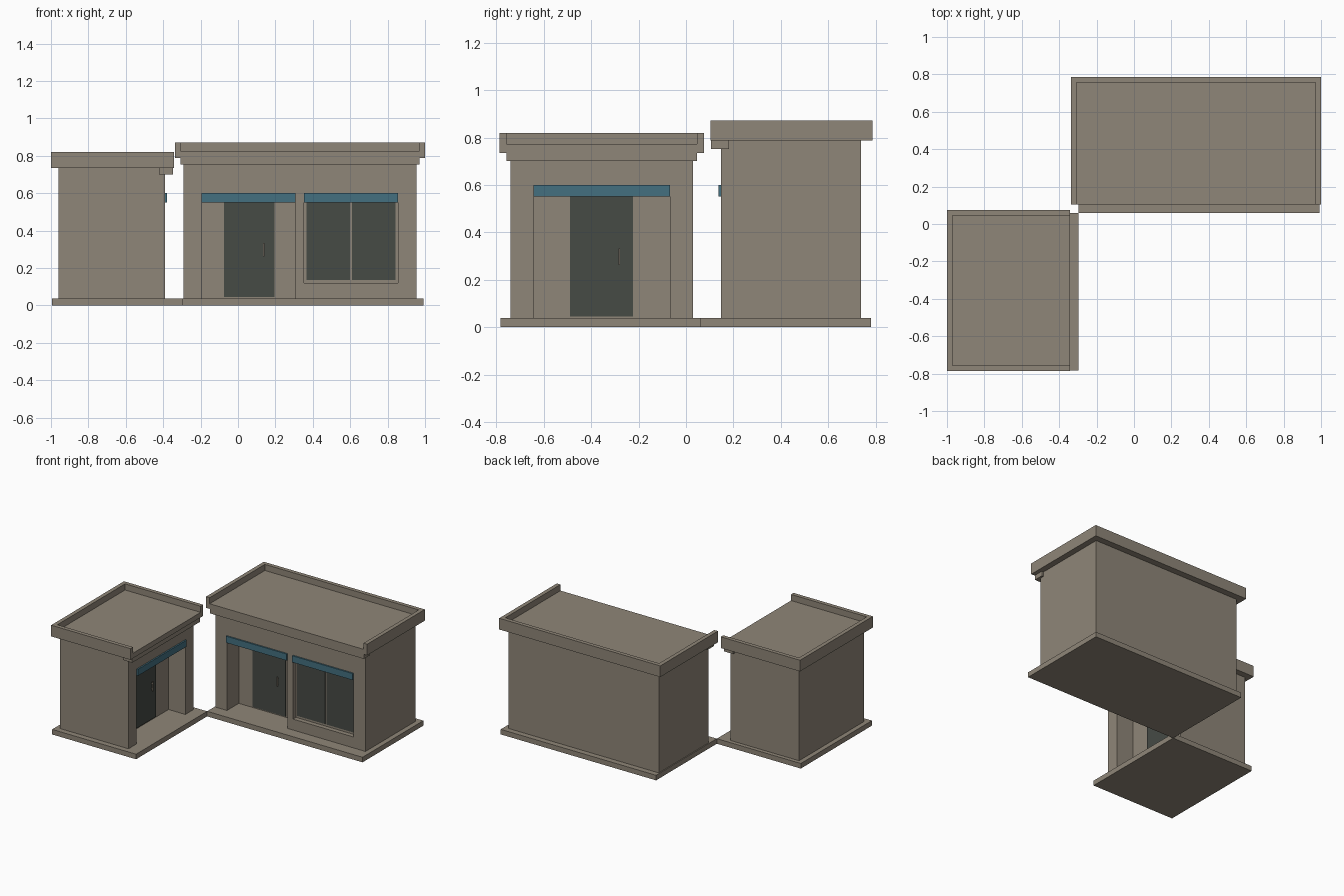
import bpy, bmesh, math
from mathutils import Matrix, Vector

if "Cube" in bpy.data.objects:
    bpy.data.objects.remove(bpy.data.objects["Cube"])


def material(name, rgb):
    m = bpy.data.materials.new(name)
    m.diffuse_color = (*rgb, 1)
    m.use_nodes = True
    m.node_tree.nodes["Principled BSDF"].inputs["Base Color"].default_value = m.diffuse_color
    return m


STONE = material("warm_grey_stone", (0.275, 0.239, 0.188))
GLASS = material("dark_glass", (0.061, 0.069, 0.060))
TEAL = material("teal_fascia", (0.056, 0.162, 0.216))


def box(name, x, y, z, mat, turn, cuts=()):
    """Box from (min, max) ranges, with optional box-shaped cuts."""
    bm = bmesh.new()
    bmesh.ops.create_cube(bm, size=1)
    lo, hi = Vector((x[0], y[0], z[0])), Vector((x[1], y[1], z[1]))
    for v in bm.verts:
        v.co = Vector([(a + b) / 2 + c * (b - a) for a, b, c in zip(lo, hi, v.co)])
    bm.transform(turn)
    me = bpy.data.meshes.new(name)
    bm.to_mesh(me)
    bm.free()
    me.materials.append(mat)
    ob = bpy.data.objects.new(name, me)
    bpy.context.collection.objects.link(ob)
    for c in cuts:
        cutter = box(name + "_cutter", *c, mat, turn)
        mod = ob.modifiers.new("cut", 'BOOLEAN')
        mod.operation, mod.solver, mod.object = 'DIFFERENCE', 'EXACT', cutter
        bpy.context.view_layer.objects.active = ob
        bpy.ops.object.modifier_apply(modifier=mod.name)
        bpy.data.objects.remove(cutter)
    return ob


FLOOR, LINTEL, DEPTH, LIP = 0.038, 0.60, 0.14, 0.03


def building(tag, turn, wall_x, wall_y, base_x, base_y, roof_x, roof_y,
             roof_z, entry, door, window=None):
    front = wall_y[0]
    bottom, deck, top = roof_z

    # ground slab
    box(tag + "_base", base_x, base_y, (0, FLOOR), STONE, turn)

    # walls with recessed entry and window
    cuts = [(entry, (front - 0.1, front + DEPTH), (FLOOR - 0.02, LINTEL))]
    if window:
        cuts.append((window, (front - 0.1, front + 0.035), (0.12, LINTEL)))
    box(tag + "_walls", wall_x, wall_y, (FLOOR, bottom), STONE, turn, cuts)

    # roof with a parapet on three sides, open to the front
    notch = ((roof_x[0] + LIP, roof_x[1] - LIP), (roof_y[0] - 0.1, roof_y[1] - LIP),
             (deck, top + 0.1))
    box(tag + "_roof", roof_x, roof_y, (bottom, top), STONE, turn, [notch])

    # trim under the front eave
    box(tag + "_eave_trim", notch[0], (front - 0.042, front + 0.033),
        (bottom - 0.035, bottom), STONE, turn)

    # door and its pull handle
    back = front + DEPTH
    box(tag + "_door", door, (back - 0.006, back + 0.004), (0.046, 0.555), GLASS, turn)
    hx = door[1] - 0.058
    box(tag + "_door_handle", (hx - 0.003, hx + 0.003), (back - 0.022, back - 0.016),
        (0.263, 0.333), STONE, turn)
    for i, z in enumerate((0.275, 0.316)):
        box(f"{tag}_handle_mount_{i}", (hx - 0.002, hx + 0.002),
            (back - 0.017, back - 0.005), (z, z + 0.005), STONE, turn)

    # two window panes
    if window:
        mid = (window[0] + window[1]) / 2
        for side, px in (("left", (window[0] + 0.013, mid - 0.005)),
                         ("right", (mid + 0.005, window[1] - 0.013))):
            box(f"{tag}_{side}_pane", px, (front + 0.029, front + 0.039),
                (0.137, 0.555), GLASS, turn)

    # coloured fascia over each opening
    for part, ox in (("entry", entry), ("window", window)):
        if ox:
            box(f"{tag}_{part}_fascia", ox, (front - 0.011, front + 0.012),
                (0.551, LINTEL), TEAL, turn)


building("large_shop", Matrix.Identity(4),
         wall_x=(-0.291, 0.955), wall_y=(0.148, 0.738),
         base_x=(-0.298, 0.992), base_y=(0.06, 0.78),
         roof_x=(-0.337, 1.0), roof_y=(0.103, 0.787), roof_z=(0.788, 0.826, 0.872),
         entry=(-0.195, 0.308), door=(-0.076, 0.196), window=(0.354, 0.856))

# small shop is turned so its front faces +x (local x = world y, local y = -world x)
building("small_shop", Matrix.Rotation(math.pi / 2, 4, 'Z'),
         wall_x=(-0.741, 0.03), wall_y=(0.39, 0.96),
         base_x=(-0.783, 0.06), base_y=(0.298, 0.995),
         roof_x=(-0.787, 0.076), roof_y=(0.342, 1.0), roof_z=(0.736, 0.774, 0.82),
         entry=(-0.644, -0.067), door=(-0.489, -0.223))
